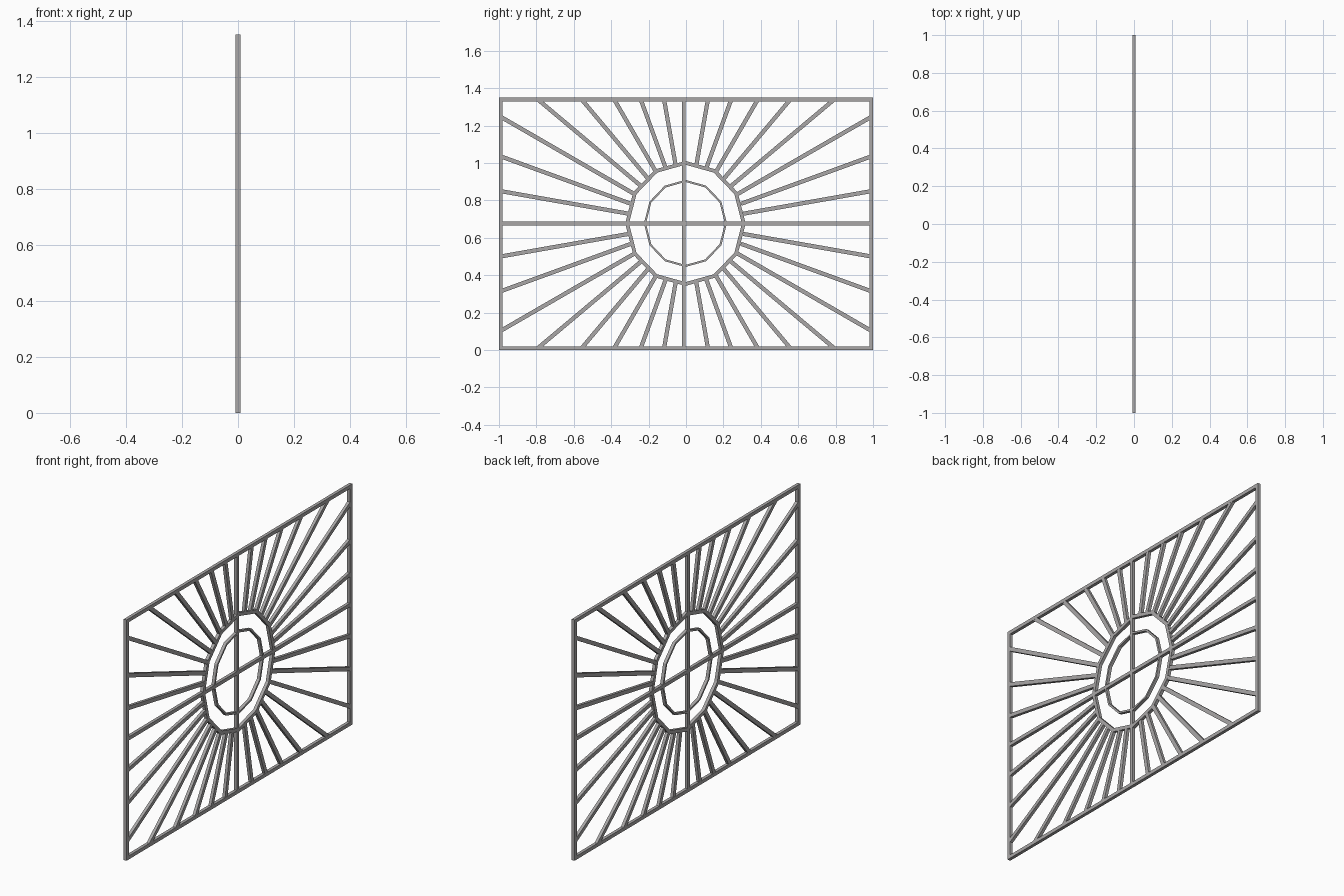
import bpy, bmesh, math
from mathutils import Matrix

cube = bpy.data.objects.get("Cube")
if cube:
    bpy.data.objects.remove(cube, do_unlink=True)

HEIGHT, DEPTH, BAR = 1.35, 0.018, 0.02
MID = HEIGHT / 2 + 0.002

metal = bpy.data.materials.new("grey metal")
metal.use_nodes = True
grey = (0.40, 0.39, 0.39, 1)
metal.diffuse_color = grey
metal.node_tree.nodes["Principled BSDF"].inputs["Base Color"].default_value = grey


def finish(name, bm):
    bmesh.ops.recalc_face_normals(bm, faces=bm.faces)
    mesh = bpy.data.meshes.new(name)
    bm.to_mesh(mesh)
    bm.free()
    mesh.materials.append(metal)
    ob = bpy.data.objects.new(name, mesh)
    bpy.context.collection.objects.link(ob)


def bar(name, y, z, length, angle=0, width=BAR, depth=DEPTH):
    """Flat bar in the grille plane, centred on (y, z)."""
    bm = bmesh.new()
    place = (Matrix.Translation((0, y, z)) @ Matrix.Rotation(angle, 4, 'X')
             @ Matrix.Diagonal((depth, length, width, 1)))
    bmesh.ops.create_cube(bm, size=1, matrix=place)
    finish(name, bm)


def ring(name, ry, rz, width, sides=12):
    """Faceted band with a rectangular section."""
    bm = bmesh.new()
    loops = []
    for i in range(sides):
        a = math.tau * i / sides
        section = [(-1, 0), (1, 0), (1, width), (-1, width)]
        loops.append([bm.verts.new((s * DEPTH / 2, (ry - w) * math.cos(a) - 0.003,
                                    MID + (rz - w) * math.sin(a))) for s, w in section])
    for i in range(sides):
        p, q = loops[i], loops[(i + 1) % sides]
        for j in range(4):
            k = (j + 1) % 4
            bm.faces.new((p[j], p[k], q[k], q[j]))
    finish(name, bm)


# Outer frame
for side, y in (("left", 1), ("right", -1)):
    bar("frame_side_" + side, y * (1 - BAR / 2), HEIGHT / 2, HEIGHT, math.pi / 2)
bar("frame_bottom", 0, BAR / 2, 2)
bar("frame_top", 0, HEIGHT - BAR / 2, 2)

# Centre cross
bar("cross_upright", -0.012, HEIGHT / 2, HEIGHT - BAR, math.pi / 2)
bar("cross_rail", 0, MID, 2 - BAR)

# Faceted rings
ring("outer_ring", 0.322, 0.334, 0.02)
ring("inner_ring", 0.222, 0.233, 0.011)

# Sunburst rays, from the outer ring to the frame
START = 0.312
for step in range(36):
    if step % 9 == 0:
        continue
    a = math.radians(step * 10)
    c, s = math.cos(a), math.sin(a)
    end = min((1 - BAR / 2) / abs(c), (HEIGHT / 2 - BAR / 2) / abs(s))
    r = (START + end) / 2
    bar(f"ray_{step}", r * c, HEIGHT / 2 + r * s, end - START, a, 0.022, DEPTH - 0.001)
